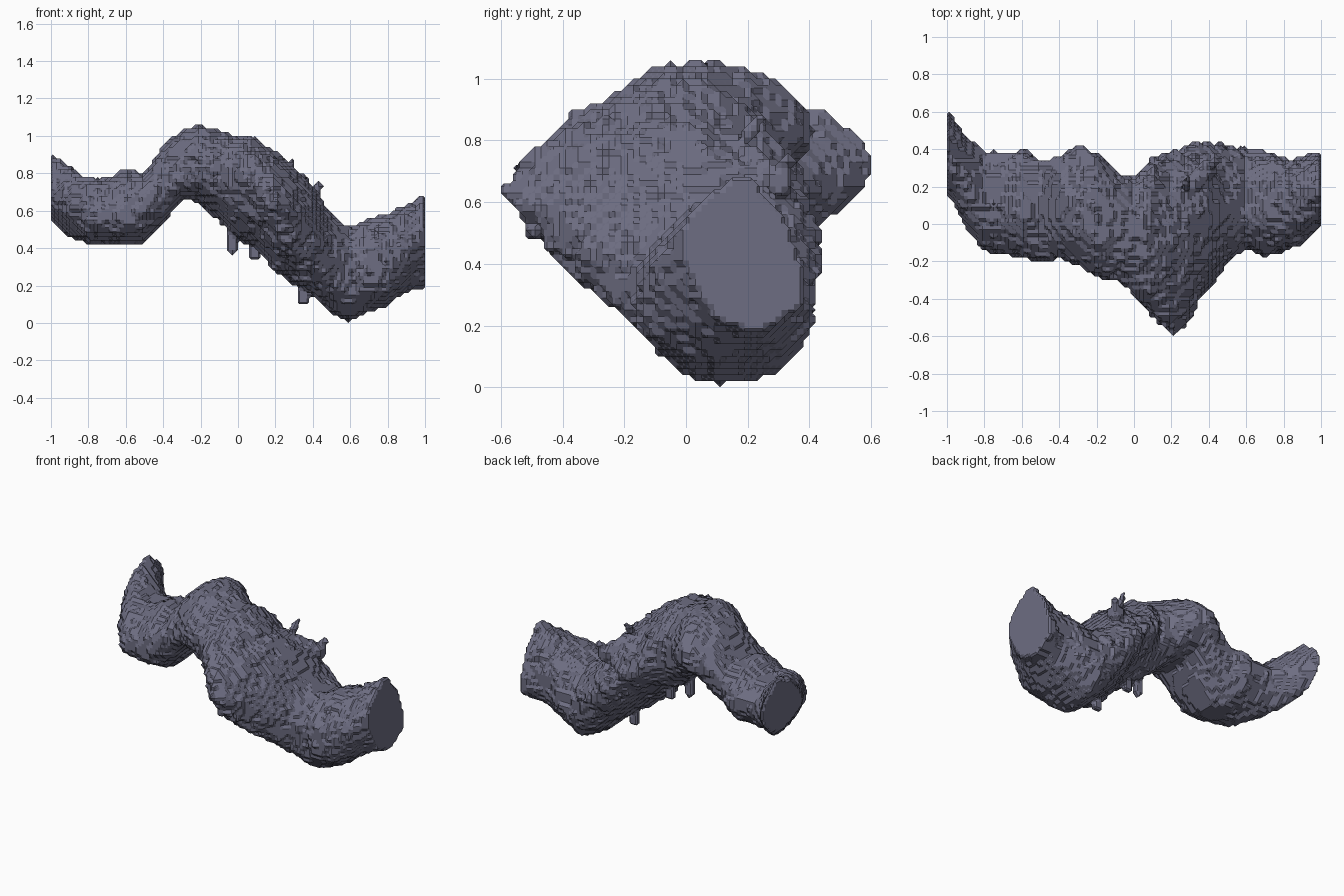
import bpy
from mathutils import Vector, noise

cube = bpy.data.objects.get("Cube")
if cube:
    bpy.data.objects.remove(cube)

STEP = 0.02
NX, NY, NZ = 100, 64, 58

# Silhouette profiles along x, in hundredths, evenly spaced from end to end
TOP = [90, 83, 77, 77, 82, 80, 95, 103, 106, 103, 100, 98, 91, 84, 73, 58, 51, 56, 58, 63, 69]
BOTTOM = [55, 46, 42, 43, 41, 43, 53, 66, 64, 54, 45, 41, 28, 21, 14, 5, 1, 6, 10, 16, 18]
FRONT = [17, -1, -15, -16, -18, -21, -19, -22, -28, -30, -38, -49, -59, -50, -35, -20, -13, -17, -15, -10, -2]
BACK = [61, 47, 39, 38, 40, 34, 36, 41, 38, 28, 25, 36, 38, 43, 43, 42, 41, 38, 35, 35, 39]
# Where the ridge and the front and back bulges lie, and how boxy the section is
RIDGE_Y = [44, 14, 8, 8, 6, 0, -8, 6, 10, 12, 20]
FRONT_Z = [68, 56, 57, 70, 84, 78, 66, 47, 27, 27, 47]
BACK_Z = [73, 62, 64, 80, 86, 72, 60, 38, 23, 32, 30]
BOXY = [165, 190, 195, 190, 200, 190, 145, 175, 210, 205, 148]


def along(profile, x):
    t = (x + 1) / 2 * (len(profile) - 1)
    i = min(int(t), len(profile) - 2)
    return (profile[i] + (profile[i + 1] - profile[i]) * (t - i)) / 100


# Thin hanging drips and a ragged fin at the back: start, end, radius
BARBS = [(Vector(a), Vector(b), r) for a, b, r in (
    ((-.03, 0, .6), (-.03, 0, .39), .025),
    ((.08, .04, .5), (.09, .04, .36), .03),
    ((.34, .06, .25), (.35, .06, .12), .025),
    ((.25, -.26, .45), (.25, -.27, .35), .02),
    ((.27, .15, .75), (.29, .24, .87), .02),
    ((.36, .28, .6), (.43, .33, .73), .025),
    ((.3, .2, .74), (.4, .3, .66), .05),
)]


def barb_hit(p):
    for a, b, r in BARBS:
        d = b - a
        t = max(0, min(1, (p - a).dot(d) / d.length_squared))
        if (p - a - d * t).length < r:
            return True
    return False


def make_solid():
    """Fill the set of grid samples inside the lumpy tube."""
    solid = set()
    for i in range(NX):
        x = -1 + (i + .5) * STEP
        top, bottom, front, back, ridge, fz, bz, power = (
            along(c, x) for c in (TOP, BOTTOM, FRONT, BACK, RIDGE_Y, FRONT_Z, BACK_Z, BOXY))
        for j in range(NY):
            y = (j + .5 - NY / 2) * STEP
            mid, reach = (fz, ridge - front) if y < ridge else (bz, back - ridge)
            dy = abs(y - ridge) / reach
            for k in range(NZ):
                z = (k + .5) * STEP
                height = top - mid if z > mid else mid - bottom
                v = dy ** power + (abs(z - mid) / max(height, .02)) ** power
                p = Vector((x, y, z))
                if .75 < v < 1.2:
                    v += .1 * noise.noise(p * 9) + .1 * noise.noise(p * 25)
                if v < 1 or barb_hit(p):
                    solid.add((i, j, k))
    return solid


# Corner loops of the six cell sides, wound outward
SIDES = []
for axis in range(3):
    u, w = (axis + 1) % 3, (axis + 2) % 3
    for side in (0, 1):
        loop = []
        for a, b in ((0, 0), (1, 0), (1, 1), (0, 1)):
            c = [0, 0, 0]
            c[axis], c[u], c[w] = side, a, b
            loop.append(tuple(c))
        SIDES.append(loop if side else loop[::-1])


def skin(name, solid, material):
    """Wrap the samples in a chamfered surface through the edge midpoints."""
    verts, index, faces = [], {}, []

    def midpoint(p, q):
        key = tuple(a + b for a, b in zip(p, q))
        if key not in index:
            index[key] = len(verts)
            verts.append((-1 + (key[0] / 2 + .5) * STEP,
                          (key[1] / 2 + .5 - NY / 2) * STEP,
                          (key[2] / 2 + .5) * STEP))
        return index[key]

    cells = {(i - a, j - b, k - c) for i, j, k in solid
             for a in (0, 1) for b in (0, 1) for c in (0, 1)}
    for cell in cells:
        links = {}
        for side in SIDES:
            ring = [tuple(a + b for a, b in zip(cell, c)) for c in side]
            filled = [c in solid for c in ring]
            if all(filled) or not any(filled):
                continue
            for n in range(4):
                # Each run of filled corners gives one directed edge
                if filled[n] and not filled[n - 1]:
                    m = n
                    while filled[(m + 1) % 4]:
                        m += 1
                    start = midpoint(ring[n - 1], ring[n])
                    links[midpoint(ring[m % 4], ring[(m + 1) % 4])] = start
        while links:
            first, nxt = links.popitem()
            loop = [first]
            while nxt != first and nxt in links:
                loop.append(nxt)
                nxt = links.pop(nxt)
            if len(loop) > 2:
                faces.append(loop)

    mesh = bpy.data.meshes.new(name)
    low = min(v[2] for v in verts)
    mesh.from_pydata([(x, y, z - low) for x, y, z in verts], [], faces)
    mesh.materials.append(material)
    mesh.update()
    # Make the skin face outward
    volume = sum(p.center.dot(p.normal) * p.area for p in mesh.polygons)
    if volume < 0:
        mesh.flip_normals()
    obj = bpy.data.objects.new(name, mesh)
    bpy.context.collection.objects.link(obj)
    return obj


slate = bpy.data.materials.new("slate_grey")
slate.use_nodes = True
colour = (.155, .155, .225, 1)
slate.diffuse_color = colour
slate.node_tree.nodes["Principled BSDF"].inputs["Base Color"].default_value = colour

skin("winding_tube", make_solid(), slate)
